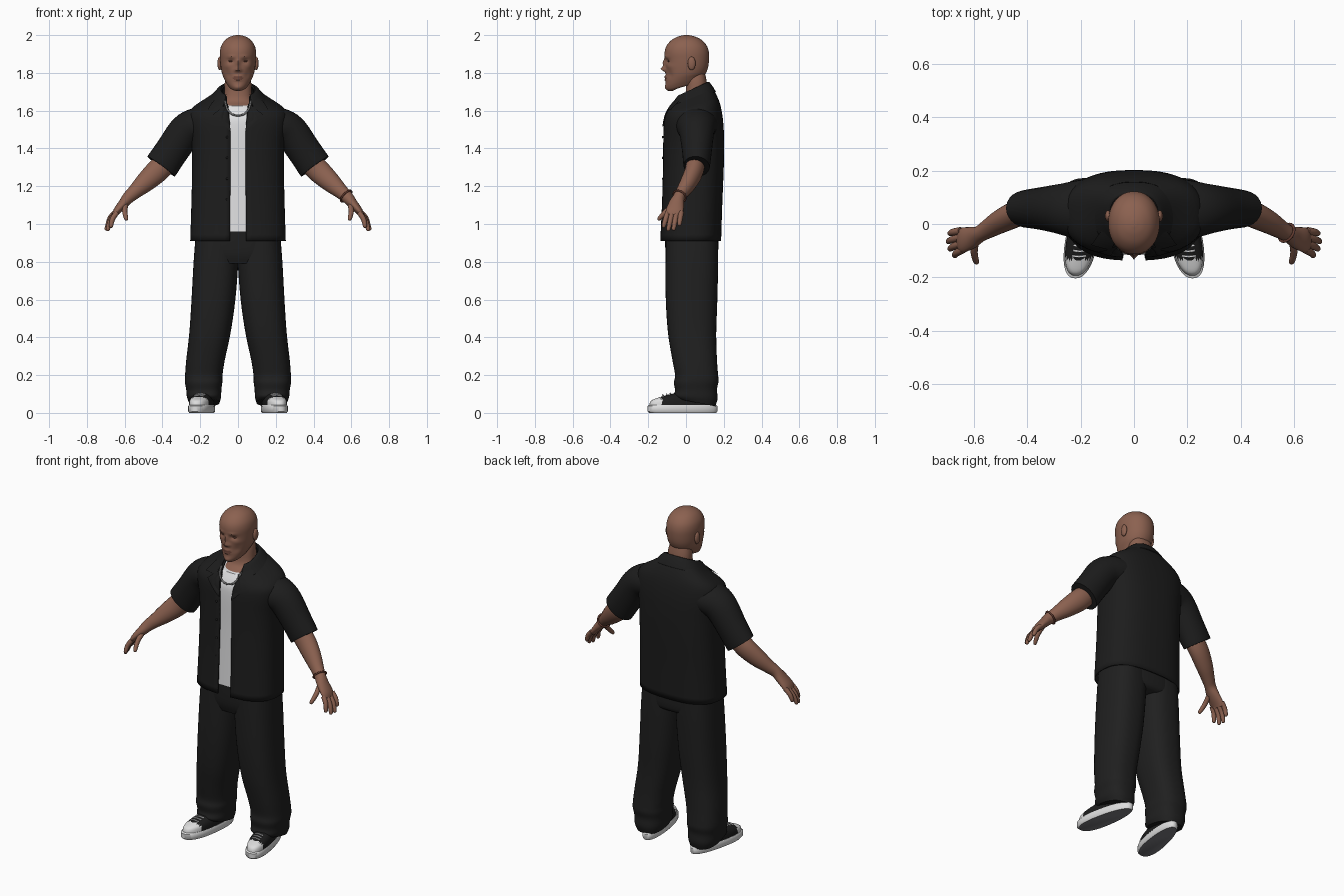
import bpy, bmesh, math
from mathutils import Vector

cube = bpy.data.objects.get("Cube")
if cube:
    bpy.data.objects.remove(cube, do_unlink=True)


def material(name, r, g, b):
    m = bpy.data.materials.new(name)
    m.use_nodes = True
    m.diffuse_color = (r, g, b, 1)
    m.node_tree.nodes["Principled BSDF"].inputs["Base Color"].default_value = (r, g, b, 1)
    return m


SKIN = material("brown skin", .26, .12, .08)
LIP = material("dark skin", .16, .065, .045)
SHIRT = material("black shirt cloth", .012, .012, .012)
PANTS = material("black trouser cloth", .014, .014, .014)
TEE = material("white cotton", .75, .75, .76)
RUBBER = material("white rubber", .72, .72, .72)
TREAD = material("grey tread", .2, .2, .22)
METAL = material("grey metal", .2, .2, .2)
BAND = material("red brown leather", .13, .045, .03)
made = []


def finish(name, bm, mats, mirror=False, thick=0):
    bmesh.ops.recalc_face_normals(bm, faces=bm.faces)
    me = bpy.data.meshes.new(name)
    bm.to_mesh(me)
    bm.free()
    for m in mats:
        me.materials.append(m)
    ob = bpy.data.objects.new(name, me)
    bpy.context.collection.objects.link(ob)
    if thick:
        ob.modifiers.new("Thickness", 'SOLIDIFY').thickness = thick
        ob.modifiers["Thickness"].offset = -1
    if mirror:
        ob.modifiers.new("Mirror", 'MIRROR')
    made.append(ob)
    return ob


def spline(rows, steps):
    """Catmull-Rom resampling of rows of numbers."""
    out = []
    for i in range(len(rows) - 1):
        a, b, c, d = rows[max(i - 1, 0)], rows[i], rows[i + 1], rows[min(i + 2, len(rows) - 1)]
        for k in range(steps):
            t = k / steps
            out.append([q + t / 2 * (r - p + t * (2 * p - 5 * q + 4 * r - s + t * (3 * (q - r) + s - p)))
                        for p, q, r, s in zip(a, b, c, d)])
    return out + [list(rows[-1])]


def skin(rings, closed=True, bm=None):
    bm = bm or bmesh.new()
    vs = [[bm.verts.new(p) for p in ring] for ring in rings]
    n = len(rings[0])
    for a, b in zip(vs, vs[1:]):
        for i in range(n if closed else n - 1):
            j = (i + 1) % n
            bm.faces.new((a[i], a[j], b[j], b[i]))
    if closed:
        bm.faces.new(vs[0])
        bm.faces.new(vs[-1])
    return bm


def stack(rows, steps=4, seg=40, power=2.3, gaps=False, cx=0):
    """Upright loft; row = z front, z back, y front, y back, half width
    (then the half width of the front opening, or a centre x)."""
    rings = []
    for row in spline(rows, steps):
        zf, zb, yf, yb, w = row[:5]
        t0 = math.asin((row[5] / w) ** (power / 2)) if gaps else 0
        mid = row[5] if len(row) > 5 and not gaps else cx
        ring = []
        for i in range(seg):
            t = t0 + (2 * math.pi - 2 * t0) * i / ((seg - 1) if gaps else seg)
            s, c = math.sin(t), math.cos(t)
            x = math.copysign(abs(s) ** (2 / power), s)
            v = (1 - math.copysign(abs(c) ** (2 / power), c)) / 2
            ring.append((mid + x * w, yf + (yb - yf) * v, zf + (zb - zf) * v))
        rings.append(ring)
    return skin(rings, not gaps)


def tube(rows, steps=3, seg=16, bm=None):
    """Loft along a path; row = x, y, z, radius up, radius along y."""
    rows = spline(rows, steps)
    pts = [Vector(r[:3]) for r in rows]
    rings = []
    for i, r in enumerate(rows):
        t = (pts[min(i + 1, len(pts) - 1)] - pts[max(i - 1, 0)]).normalized()
        v = (Vector((0, 1, 0)) - t * t.y).normalized()
        u = t.cross(v)
        angles = [2 * math.pi * k / seg for k in range(seg)]
        rings.append([pts[i] + u * r[3] * math.cos(a) + v * r[4] * math.sin(a) for a in angles])
    return skin(rings, True, bm)


def wire(name, points, radius, mat, cyclic=False):
    cu = bpy.data.curves.new(name, 'CURVE')
    cu.dimensions = '3D'
    cu.bevel_depth = radius
    sp = cu.splines.new('POLY')
    sp.points.add(len(points) - 1)
    for p, co in zip(sp.points, points):
        p.co = (*co, 1)
    sp.use_cyclic_u = cyclic
    cu.materials.append(mat)
    ob = bpy.data.objects.new(name, cu)
    bpy.context.collection.objects.link(ob)


# Head: smooth loft, then soft bumps for the face
bm = stack([(1.705, 1.745, -.07, .02, .02), (1.706, 1.75, -.095, .07, .045),
            (1.725, 1.765, -.107, .085, .06), (1.755, 1.785, -.107, .095, .074),
            (1.79, 1.80, -.107, .106, .084), (1.83, 1.83, -.108, .117, .091),
            (1.87, 1.87, -.111, .122, .095), (1.91, 1.91, -.113, .121, .096),
            (1.945, 1.945, -.102, .109, .088), (1.975, 1.975, -.075, .082, .067),
            (1.993, 1.993, -.04, .045, .038), (2, 2, -.01, .015, .01)], 5, 72, 2.1)
bumps = [(0, 1.85, .009, .022, -.014), (0, 1.82, .011, .012, -.024), (.014, 1.813, .008, .007, -.01),
         (.037, 1.862, .016, .010, .012), (.035, 1.886, .025, .007, -.005), (0, 1.779, .02, .005, -.01),
         (0, 1.764, .018, .005, -.009), (.06, 1.835, .018, .014, -.005), (0, 1.722, .02, .012, -.006),
         (.05, 1.79, .016, .02, .006)]
for v in bm.verts:
    if v.co.y < 0:
        x, z = abs(v.co.x), v.co.z
        v.co.y += sum(d * math.exp(-((x - bx) / sx) ** 2 - ((z - bz) / sz) ** 2)
                      for bx, bz, sx, sz, d in bumps)
for f in bm.faces:
    c = f.calc_center_median()
    if c.y < -.1 and (abs(c.x) / .026) ** 2 + ((c.z - 1.771) / .012) ** 2 < 1:
        f.material_index = 1
finish("head", bm, [SKIN, LIP])
finish("neck", stack([(1.56, 1.6, -.085, .12, .11), (1.62, 1.64, -.055, .115, .09),
                      (1.66, 1.69, -.008, .112, .073), (1.75, 1.75, 0, .11, .07),
                      (1.8, 1.8, 0, .1, .06)]), [SKIN])


def ball(name, centre, size, mat):
    bm = bmesh.new()
    bmesh.ops.create_uvsphere(bm, u_segments=20, v_segments=12, radius=1)
    for v in bm.verts:
        v.co = Vector([c + s * p for c, s, p in zip(centre, size, v.co)])
    return finish(name, bm, [mat], True)


ball("ears", (.097, .03, 1.85), (.012, .021, .036), SKIN)
ball("eyes", (.037, -.089, 1.862), (.014, .008, .005), LIP)

# T-shirt and open shirt body
finish("t_shirt", stack([(.96, .96, -.116, .15, .2), (1.3, 1.3, -.106, .16, .2),
                         (1.5, 1.5, -.105, .16, .2), (1.57, 1.59, -.096, .15, .17),
                         (1.625, 1.65, -.064, .125, .1)], power=2.6), [TEE])
shirt = finish("shirt_body", stack([
    (.91, .91, -.137, .186, .253, .043), (1.1, 1.1, -.128, .192, .247, .042),
    (1.3, 1.3, -.122, .2, .243, .04), (1.43, 1.43, -.121, .202, .247, .04),
    (1.53, 1.54, -.118, .197, .262, .043), (1.578, 1.63, -.108, .182, .248, .05),
    (1.62, 1.695, -.085, .155, .165, .056), (1.65, 1.73, -.06, .128, .11, .06),
    (1.67, 1.745, -.045, .112, .088, .06)], seg=64, power=2.6, gaps=True), [SHIRT], thick=.008)
finish("collar", stack([(1.677, 1.752, -.046, .114, .09, .062), (1.672, 1.75, -.058, .124, .104, .066),
                        (1.645, 1.725, -.076, .144, .13, .07), (1.625, 1.70, -.09, .158, .152, .075)],
                       seg=48, power=2.4, gaps=True), [SHIRT], thick=.006)

# Collar points and lapels laid on the shirt front
bm = bmesh.new()
for quad in [[(.065, 1.66), (.13, 1.675), (.165, 1.615), (.085, 1.605)],
             [(.055, 1.635), (.085, 1.615), (.135, 1.585), (.044, 1.49)]]:
    vs = [bm.verts.new((x, -.125 + max(0, z - 1.575) * .9, z)) for x, z in quad]
    bm.faces.new(vs)
bmesh.ops.subdivide_edges(bm, edges=bm.edges[:], cuts=5, use_grid_fill=True)
lapels = finish("lapels", bm, [SHIRT], True)
wrap = lapels.modifiers.new("Lay on shirt", 'SHRINKWRAP')
wrap.target, wrap.offset, wrap.wrap_mode = shirt, .007, 'ABOVE_SURFACE'

# Buttons along the opening
bm = bmesh.new()
for i in range(5):
    bmesh.ops.create_icosphere(bm, subdivisions=1, radius=.007)
    for v in bm.verts[-12 * 1:] if i == 0 else [v for v in bm.verts if abs(v.co.z) < .01]:
        v.co += Vector((-.058, -.122, 1.02 + i * .11))
finish("buttons", bm, [PANTS])

# Sleeves, arms and hands
finish("sleeves", tube([(.17, .055, 1.53, .09, .115), (.235, .055, 1.515, .094, .105),
                        (.285, .057, 1.48, .092, .092), (.345, .058, 1.395, .089, .08),
                        (.395, .057, 1.322, .09, .072), (.407, .056, 1.305, .09, .069)], 4, 28),
       [SHIRT], True)
finish("arms", tube([(.35, .05, 1.36, .055, .05), (.42, .045, 1.288, .062, .05),
                     (.49, .015, 1.222, .053, .045), (.545, -.017, 1.172, .039, .036),
                     (.578, -.037, 1.142, .033, .031), (.605, -.05, 1.11, .027, .04),
                     (.64, -.06, 1.07, .02, .047), (.655, -.064, 1.045, .013, .042)], 4, 20), [SKIN], True)
bm = bmesh.new()
fingers = [((.65, -.025, 1.062), (.69, -.036, .99)), ((.65, -.05, 1.055), (.697, -.067, .965)),
           ((.648, -.074, 1.055), (.69, -.095, .962)), ((.642, -.097, 1.06), (.672, -.12, .98)),
           ((.595, -.07, 1.1), (.588, -.148, 1.02))]
for base, tip in fingers:
    a, b = Vector(base), Vector(tip)
    bend = Vector((.008, 0, .004))
    rows = [(*(a.lerp(b, t) + bend * 4 * t * (1 - t)), r, r)
            for t, r in [(0, .014), (.45, .0135), (.85, .0115), (.97, .008), (1, .002)]]
    tube(rows, 3, 12, bm)
finish("fingers", bm, [SKIN], True)

# Wrist band and neck chain
c, axis = Vector((.572, -.033, 1.148)), Vector((.62, -.38, -.6)).normalized()
v = (Vector((0, 1, 0)) - axis * axis.y).normalized()
u = axis.cross(v)
turns = [2 * math.pi * i / 24 for i in range(24)]
wire("wrist_band", [c + u * .038 * math.cos(a) + v * .036 * math.sin(a) for a in turns], .005, BAND, True)
half = spline([(.068, -.06, 1.65), (.06, -.088, 1.615), (.035, -.101, 1.583), (0, -.105, 1.573)], 6)
wire("neck_chain", half + [(-x, y, z) for x, y, z in half[-2::-1]], .005, METAL)

# Trousers: hips and wide legs
finish("hips", stack([(.79, .82, -.09, .15, .19), (.85, .85, -.108, .17, .226),
                      (.97, .97, -.112, .17, .22)], power=2.6), [PANTS])
finish("trouser_legs", stack([
    (.94, .94, -.105, .168, .112, .112), (.8, .8, -.108, .17, .118, .117),
    (.6, .6, -.107, .166, .116, .13), (.42, .42, -.095, .16, .109, .149),
    (.28, .28, -.072, .164, .102, .172), (.2, .2, -.058, .17, .099, .181),
    (.16, .165, -.064, .172, .099, .182), (.12, .125, -.058, .164, .093, .181),
    (.09, .075, -.066, .167, .09, .18), (.075, .035, -.05, .155, .08, .178)], power=2.5), [PANTS], True)


# Shoes: wider at the toe and turned outward
def shoe_part(name, rows, steps, mats, rule=None):
    bm = stack(rows, steps, 40, 2.3)
    bm.normal_update()
    for f in bm.faces:
        if rule and rule(f):
            f.material_index = 1
    for v in bm.verts:
        v.co.x = v.co.x * (1 - v.co.y * .8) + .189 - (v.co.y + .02) * .17
    finish(name, bm, mats, True)


shoe_part("shoe_soles", [(0, 0, -.195, .16, .055), (.008, .008, -.204, .166, .06),
                         (.036, .036, -.204, .166, .06), (.041, .041, -.197, .16, .057)], 1,
          [RUBBER, TREAD], lambda f: f.calc_center_median().z < .002)
shoe_part("shoe_uppers", [(.035, .035, -.195, .158, .056), (.062, .08, -.187, .155, .054),
                          (.078, .115, -.155, .15, .045), (.1, .13, -.08, .13, .03)], 4,
          [SHIRT, RUBBER], lambda f: f.calc_center_median().y < -.128)
for i in range(3):
    y, z = -.12 + i * .02, .095 + i * .004
    for s in (-1, 1):
        x = .189 - (y + .02) * .17
        wire("shoe_lace", [(s * (x - .026), y, z - .006), (s * x, y - .003, z), (s * (x + .026), y, z - .006)],
             .004, TEE)

# Smooth shading with kept edges
bpy.ops.object.select_all(action='DESELECT')
for ob in made:
    ob.select_set(True)
bpy.context.view_layer.objects.active = made[0]
bpy.ops.object.shade_smooth_by_angle(angle=math.radians(45))
